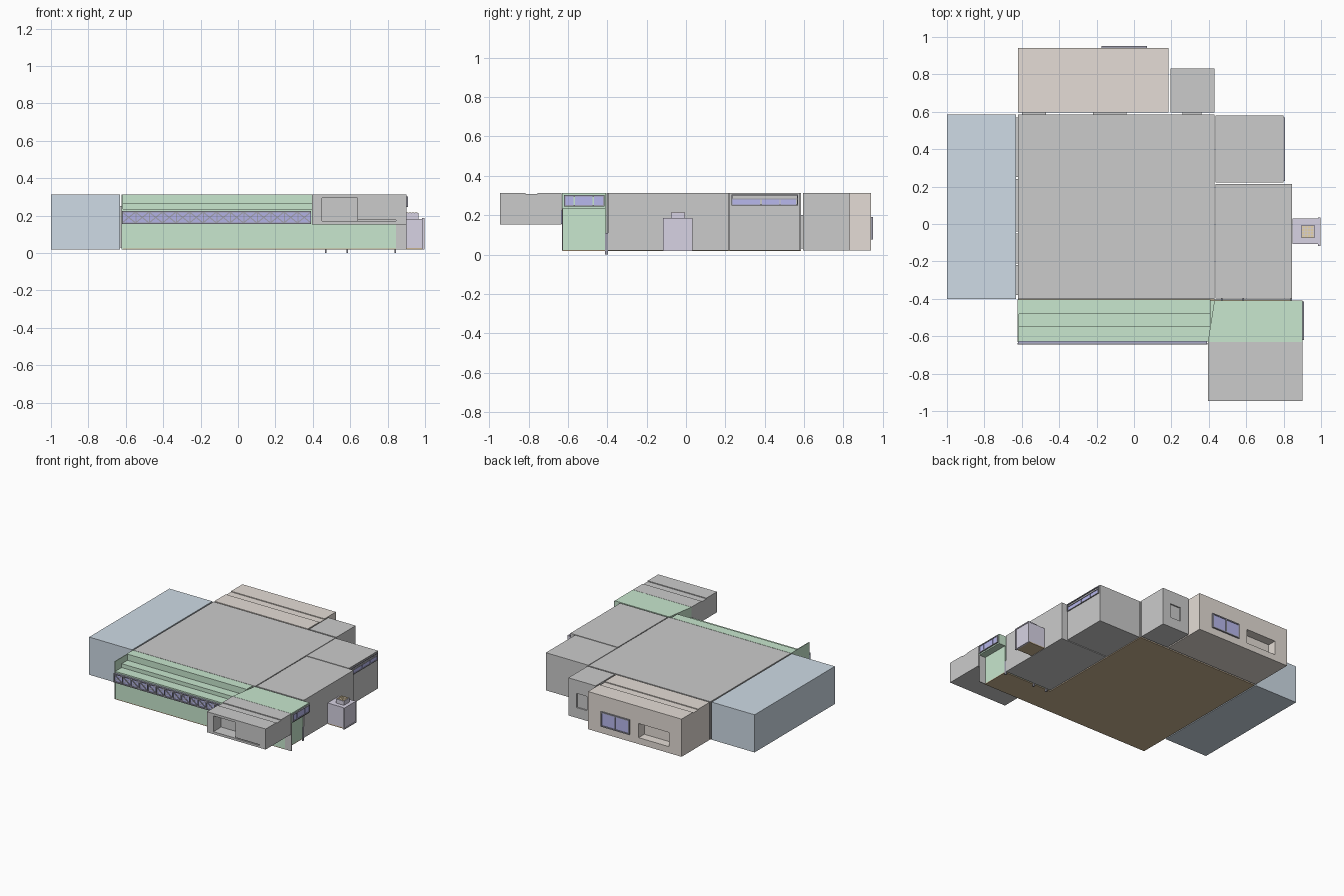
import bpy, bmesh, math
from mathutils import Matrix, Vector

if "Cube" in bpy.data.objects:
    bpy.data.objects.remove(bpy.data.objects["Cube"])

MATS = {}
COLORS = {
    "green": (0.58, 0.80, 0.62), "blue": (0.62, 0.71, 0.79), "tan": (0.78, 0.72, 0.67),
    "purple": (0.68, 0.65, 0.77), "glass": (0.48, 0.48, 0.85), "brown": (0.60, 0.46, 0.29),
    "dark": (0.35, 0.35, 0.42), "gold": (0.80, 0.66, 0.42), "rail": (0.45, 0.45, 0.78),
}


def finish(name, bm, color=None):
    bmesh.ops.recalc_face_normals(bm, faces=bm.faces)
    me = bpy.data.meshes.new(name)
    bm.to_mesh(me)
    bm.free()
    ob = bpy.data.objects.new(name, me)
    bpy.context.collection.objects.link(ob)
    if color:
        if color not in MATS:
            MATS[color] = bpy.data.materials.new(color)
            MATS[color].diffuse_color = (*COLORS[color], 1)
        me.materials.append(MATS[color])
    return ob


def add_box(bm, x, y, z, roll=0):
    size = Matrix.Diagonal((x[1] - x[0], y[1] - y[0], z[1] - z[0], 1))
    mid = Matrix.Translation((sum(x) / 2, sum(y) / 2, sum(z) / 2))
    bmesh.ops.create_cube(bm, size=1, matrix=mid @ Matrix.Rotation(roll, 4, 'Y') @ size)


def boxes(name, items, color=None):
    bm = bmesh.new()
    for it in items:
        add_box(bm, *it)
    return finish(name, bm, color)


def prism(name, pts, depth, color=None):
    """Extrude a closed 3D outline along a depth vector."""
    bm = bmesh.new()
    face = bm.faces.new([bm.verts.new(p) for p in pts])
    ext = bmesh.ops.extrude_face_region(bm, geom=[face])
    bmesh.ops.translate(bm, vec=Vector(depth),
                        verts=[v for v in ext["geom"] if isinstance(v, bmesh.types.BMVert)])
    return finish(name, bm, color)


def carve(ob, cuts):
    for cut in cuts:
        cutter = boxes("cutter", [cut])
        cutter.hide_render = True
        mod = ob.modifiers.new("cut", 'BOOLEAN')
        mod.object, mod.operation, mod.solver = cutter, 'DIFFERENCE', 'EXACT'
        bpy.context.view_layer.objects.active = ob
        bpy.ops.object.modifier_apply(modifier=mod.name)
        bpy.data.objects.remove(cutter)


def frame(x, y, z, t, axis):
    """Four bars around a rectangle lying in the plane across the given axis."""
    zs = [(x, y, (z[0], z[0] + t)), (x, y, (z[1] - t, z[1]))]
    if axis == 'x':
        return zs + [(x, (y[0], y[0] + t), z), (x, (y[1] - t, y[1]), z)]
    return zs + [((x[0], x[0] + t), y, z), ((x[1] - t, x[1]), y, z)]


F, T = 0.02, 0.313   # floor and roof heights

# Plain rooms
boxes("main_hall", [((-0.62, 0.43), (-0.402, 0.585), (F + 0.004, T))])
boxes("west_room", [((-1.0, -0.63), (-0.402, 0.585), (F, T))], "blue")
boxes("north_east_room", [((0.435, 0.80), (0.222, 0.58), (F, T))])
boxes("east_room", [((0.437, 0.845), (-0.397, 0.215), (F, T))])
boxes("hall_floor", [((-0.62, 0.43), (-0.405, 0.585), (F - 0.002, F + 0.004)),
                     ((-0.62, 0.845), (-0.628, -0.405), (F - 0.002, F + 0.004))], "brown")

# Back rooms, with roof groove and recessed openings
back = boxes("back_room", [((-0.62, 0.185), (0.595, 0.94), (F, T))], "tan")
carve(back, [((-0.7, 0.3), (0.735, 0.80), (T - 0.006, T + 0.1)),
             ((-0.51, -0.25), (0.87, 1.0), (0.07, 0.18))])
closet = boxes("back_closet", [((0.195, 0.43), (0.595, 0.832), (F, T))])
carve(closet, [((0.27, 0.36), (0.822, 0.9), (0.10, 0.21))])

# Back window
boxes("back_window_frame", frame((-0.175, 0.07), (0.938, 0.951), (0.075, 0.19), 0.009, 'y')
      + [((-0.056, -0.049), (0.938, 0.951), (0.08, 0.185))], "dark")
boxes("back_window_glass", [((-0.17, 0.065), (0.938, 0.946), (0.08, 0.185))], "glass")

# Stepped front gallery with its raised end wall
steps = [(-0.405, F + 0.004), (-0.405, T), (-0.48, T), (-0.48, 0.265), (-0.55, 0.265),
         (-0.55, 0.235), (-0.628, 0.235), (-0.628, F + 0.004)]
prism("front_gallery", [(-0.62, y, z) for y, z in steps], (1.03, 0, 0), "green")
boxes("gallery_end_wall", [((-0.622, -0.616), (-0.63, -0.405), (F, T))], "green")

# Front corner room: slanted upper part overhanging a lower one
prism("corner_room_top", [(0.395, -0.63, 0.235), (0.43, -0.408, 0.235),
                          (0.90, -0.408, 0.235), (0.90, -0.63, 0.235)],
      (0, 0, T - 0.235), "green")
boxes("corner_room_base", [((0.40, 0.845), (-0.63, -0.41), (F + 0.004, 0.236))], "green")
boxes("corner_fin", [((0.845, 0.90), (-0.63, -0.624), (F, 0.236))])

# Gallery railing with crossed bars
bays, x0, x1 = 14, -0.62, 0.39
w = (x1 - x0) / bays
rail = [((x0, x1), (-0.645, -0.634), (0.155, 0.163)), ((x0, x1), (-0.645, -0.634), (0.217, 0.225))]
ang, length = math.atan2(0.058, w), math.hypot(0.058, w) / 2
for i in range(bays):
    c = x0 + w * (i + 0.5)
    rail.append(((c - w / 2, c - w / 2 + 0.006), (-0.645, -0.634), (0.16, 0.22)))
    for s in (-1, 1):
        rail.append(((c - length, c + length), (-0.643, -0.636), (0.187, 0.193), s * ang))
boxes("railing_bars", rail, "dark")
boxes("railing_panel", [((x0, x1), (-0.637, -0.628), (0.156, 0.224))], "rail")

# Raised front bay with groove, window opening and sill slot
bay = boxes("front_bay", [((0.395, 0.90), (-0.945, -0.632), (0.153, T))])
carve(bay, [((0.3, 1.0), (-0.815, -0.755), (T - 0.006, T + 0.1)),
            ((0.45, 0.64), (-1.0, -0.85), (0.172, 0.295)),
            ((0.639, 0.845), (-1.0, -0.935), (0.170, 0.177))])

# Corner room window
boxes("corner_window_frame", frame((0.898, 0.91), (-0.62, -0.415), (0.245, 0.303), 0.007, 'x'), "dark")
boxes("corner_window_panes", [((0.898, 0.906), y, (0.25, 0.297)) for y in
                              ((-0.612, -0.572), (-0.565, -0.475), (-0.468, -0.422))], "glass")

# North east window
boxes("east_window_frame", frame((0.798, 0.808), (0.23, 0.57), (0.248, 0.305), 0.006, 'x')
      + [((0.798, 0.807), (0.23, 0.57), (0.28, 0.285))], "dark")
boxes("east_window_panes", [((0.798, 0.804), y, (0.252, 0.282)) for y in
                            ((0.235, 0.375), (0.385, 0.475), (0.48, 0.56))], "glass")

# Side hut with framed face and roof vent
boxes("side_hut", [((0.847, 0.993), (-0.108, 0.03), (0.026, 0.182))], "purple")
boxes("side_hut_trim", frame((0.985, 0.998), (-0.118, 0.034), (0.018, 0.186), 0.008, 'x'), "purple")
boxes("side_hut_floor", [((0.85, 0.993), (-0.108, 0.03), (0.018, 0.026))], "brown")
boxes("roof_vent", [((0.895, 0.965), (-0.075, -0.005), (0.18, 0.214))], "purple")
boxes("vent_tiles", [((0.899 + i * 0.016, 0.912 + i * 0.016), (-0.071 + j * 0.016, -0.058 + j * 0.016),
                      (0.213, 0.217)) for i in range(4) for j in range(4)], "gold")

# Door posts in the gap between corner room and east room, and links between rooms
boxes("door_posts", [((x, x + 0.008), (-0.411, -0.397), (0.0, 0.11)) for x in (0.465, 0.58, 0.838)], "dark")
boxes("west_links", [((-0.632, -0.618), (y, y + 0.16), (0.03, 0.25)) for y in
                     (-0.38, -0.21, -0.04, 0.08, 0.25, 0.41)])
boxes("north_links", [((a, b), (0.58, 0.6), (0.03, 0.2)) for a, b in
                      ((-0.6, -0.47), (-0.22, -0.04), (0.26, 0.36))])

for m in bpy.data.materials:
    if m.users and not m.is_grease_pencil:
        m.use_nodes = True
        m.node_tree.nodes["Principled BSDF"].inputs["Base Color"].default_value = m.diffuse_color
